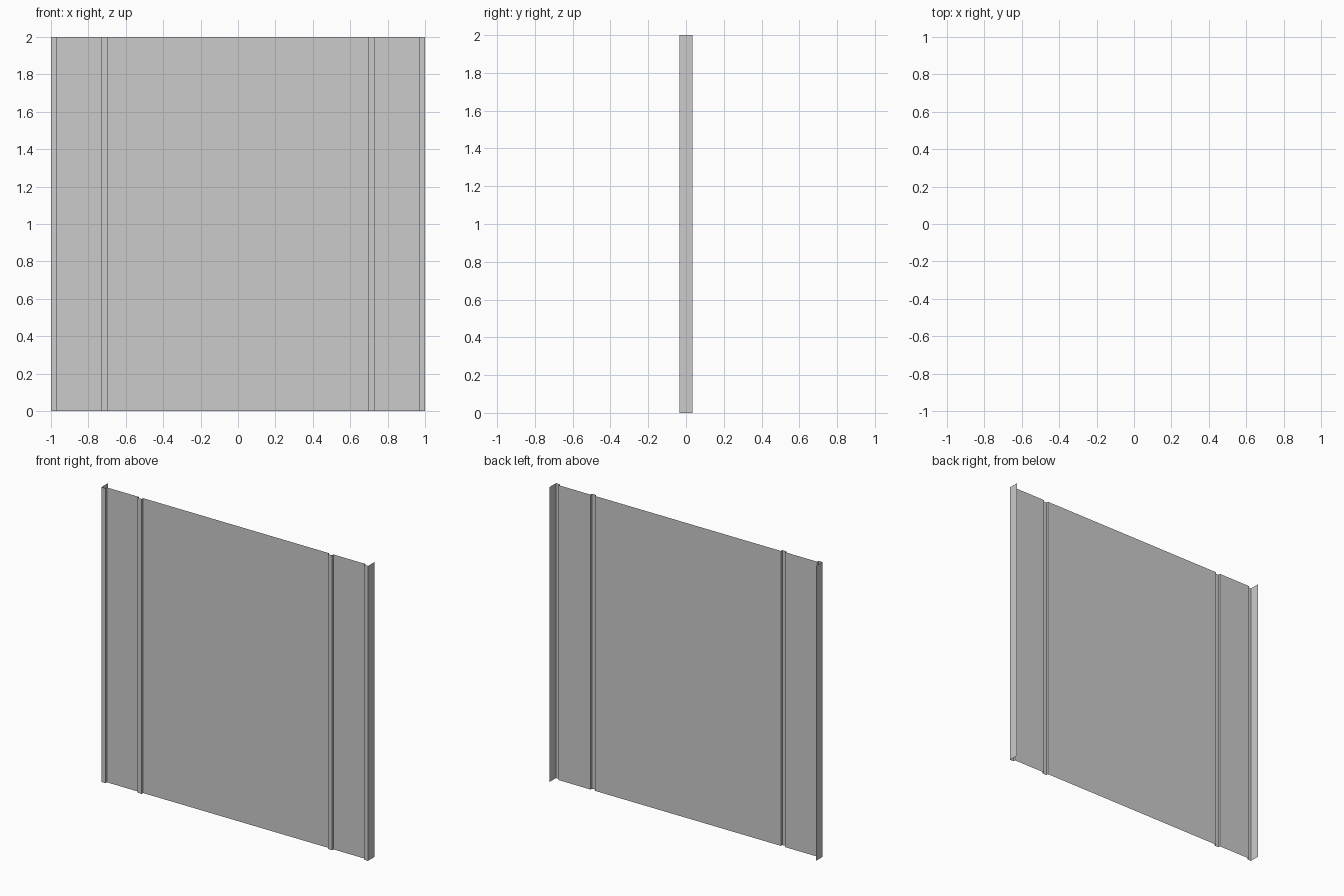
import bpy
import bmesh

if "Cube" in bpy.data.objects:
    bpy.data.objects.remove(bpy.data.objects["Cube"])

HEIGHT = 2.0
FRONT, SHEET, BACK = -0.035, -0.020, 0.035   # y of rib faces, main sheet, flange lips

# Half of the folded sheet-metal cross-section, from centre outwards (x, y)
half = [
    (0.698, SHEET), (0.698, FRONT),   # rib
    (0.73, FRONT), (0.73, SHEET),
    (0.97, SHEET), (0.97, FRONT),     # edge step
    (1.0, FRONT), (1.0, BACK),        # side flange turned to the back
]
profile = [(-x, y) for x, y in reversed(half)] + half

# Extrude the open profile upwards into a thin folded panel
bm = bmesh.new()
verts = [bm.verts.new((x, y, 0.0)) for x, y in profile]
edges = [bm.edges.new(pair) for pair in zip(verts, verts[1:])]
result = bmesh.ops.extrude_edge_only(bm, edges=edges)
top = [g for g in result["geom"] if isinstance(g, bmesh.types.BMVert)]
bmesh.ops.translate(bm, verts=top, vec=(0, 0, HEIGHT))

# Make the main face point to the front
bm.normal_update()
if max(bm.faces, key=lambda f: f.calc_area()).normal.y > 0:
    bmesh.ops.reverse_faces(bm, faces=bm.faces[:])

mesh = bpy.data.meshes.new("folded_panel")
bm.to_mesh(mesh)
bm.free()
bpy.context.collection.objects.link(bpy.data.objects.new("folded_panel", mesh))
